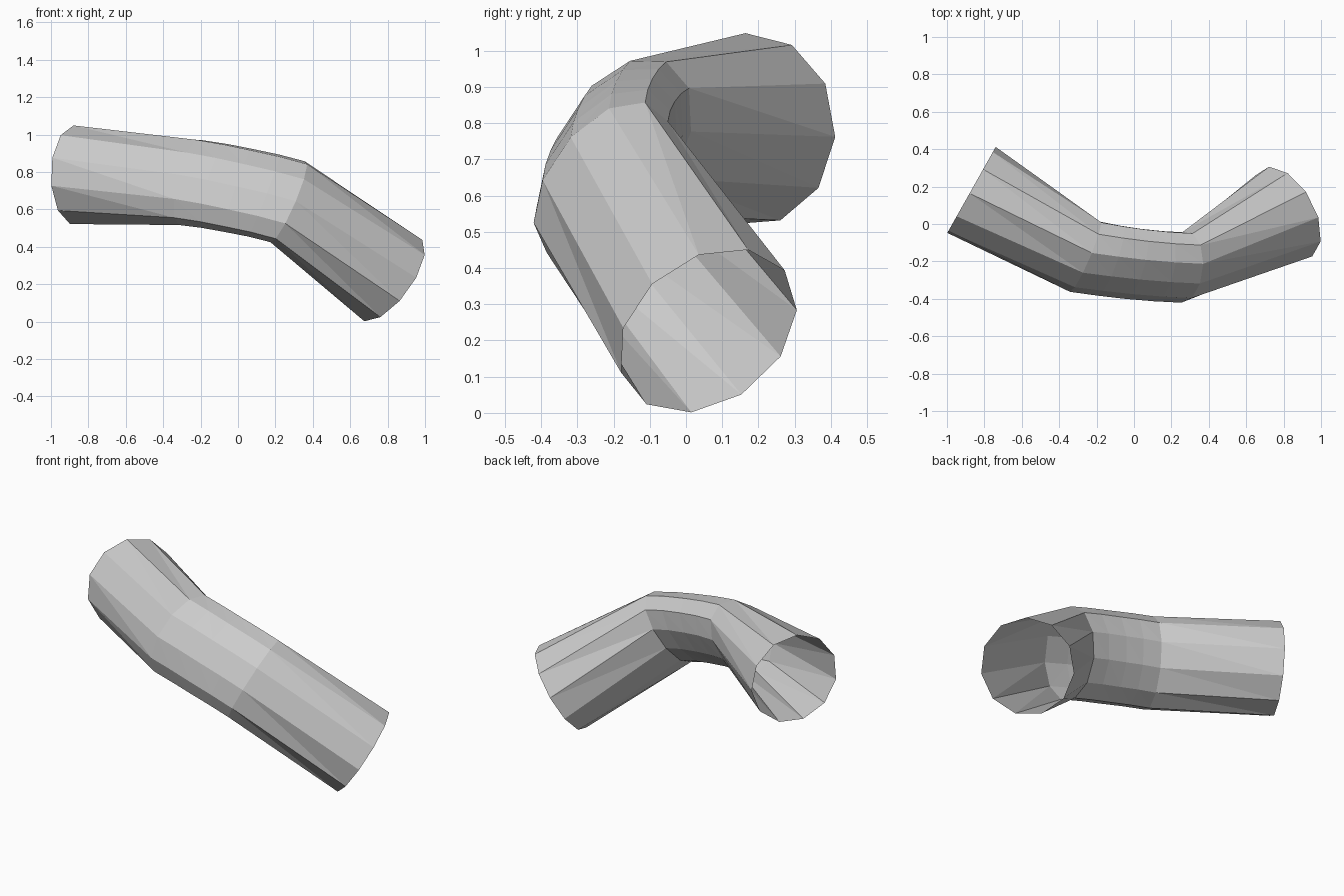
import bpy, bmesh, math
from mathutils import Vector

if "Cube" in bpy.data.objects:
    bpy.data.objects.remove(bpy.data.objects["Cube"])

SIDES = 11
PHASE = math.radians(-8.2)   # 360 / 11 / 4

# Directions of the two straight arms, and the normal of the bend plane
left_dir = Vector((0.87, -0.49, 0.0)).normalized()
right_dir = Vector((0.734, 0.411, -0.542)).normalized()
across = left_dir.cross(right_dir).normalized()

# Path stations: centre, how far the tube has turned (0-1), radius in and across the bend plane
stations = [
    ((-0.87, 0.18, 0.782), 0.0, 0.267, 0.267),
    ((-0.26, -0.172, 0.748), 0.20, 0.170, 0.262),
    ((-0.13, -0.193, 0.729), 0.32, 0.160, 0.262),
    ((0.00, -0.210, 0.704), 0.45, 0.155, 0.262),
    ((0.14, -0.223, 0.675), 0.60, 0.155, 0.262),
    ((0.27, -0.230, 0.641), 0.74, 0.160, 0.262),
    ((0.817, 0.06, 0.227), 1.0, 0.27, 0.27),
]


def add_ring(bm, centre, turn, r_in, r_across):
    tangent = left_dir.lerp(right_dir, turn).normalized()
    inward = across.cross(tangent)
    ring = []
    for k in range(SIDES):
        a = PHASE + 2 * math.pi * k / SIDES
        offset = across * (r_across * math.cos(a)) + inward * (r_in * math.sin(a))
        ring.append(bm.verts.new(Vector(centre) + offset))
    return ring


# Open bent tube in flat triangles, squashed through the bend
bm = bmesh.new()
rings = [add_ring(bm, *s) for s in stations]
for a, b in zip(rings, rings[1:]):
    for k in range(SIDES):
        n = (k + 1) % SIDES
        bm.faces.new((a[k], a[n], b[k]))
        bm.faces.new((a[n], b[n], b[k]))

# Make sure the faces look away from the tube's axis
bm.normal_update()
bm.faces.ensure_lookup_table()
face = bm.faces[0]
mid = (Vector(stations[0][0]) + Vector(stations[1][0])) / 2
if face.normal.dot(face.calc_center_median() - mid) < 0:
    bmesh.ops.reverse_faces(bm, faces=bm.faces)

mesh = bpy.data.meshes.new("bent_tube")
bm.to_mesh(mesh)
bm.free()
tube = bpy.data.objects.new("bent_tube", mesh)
bpy.context.collection.objects.link(tube)
